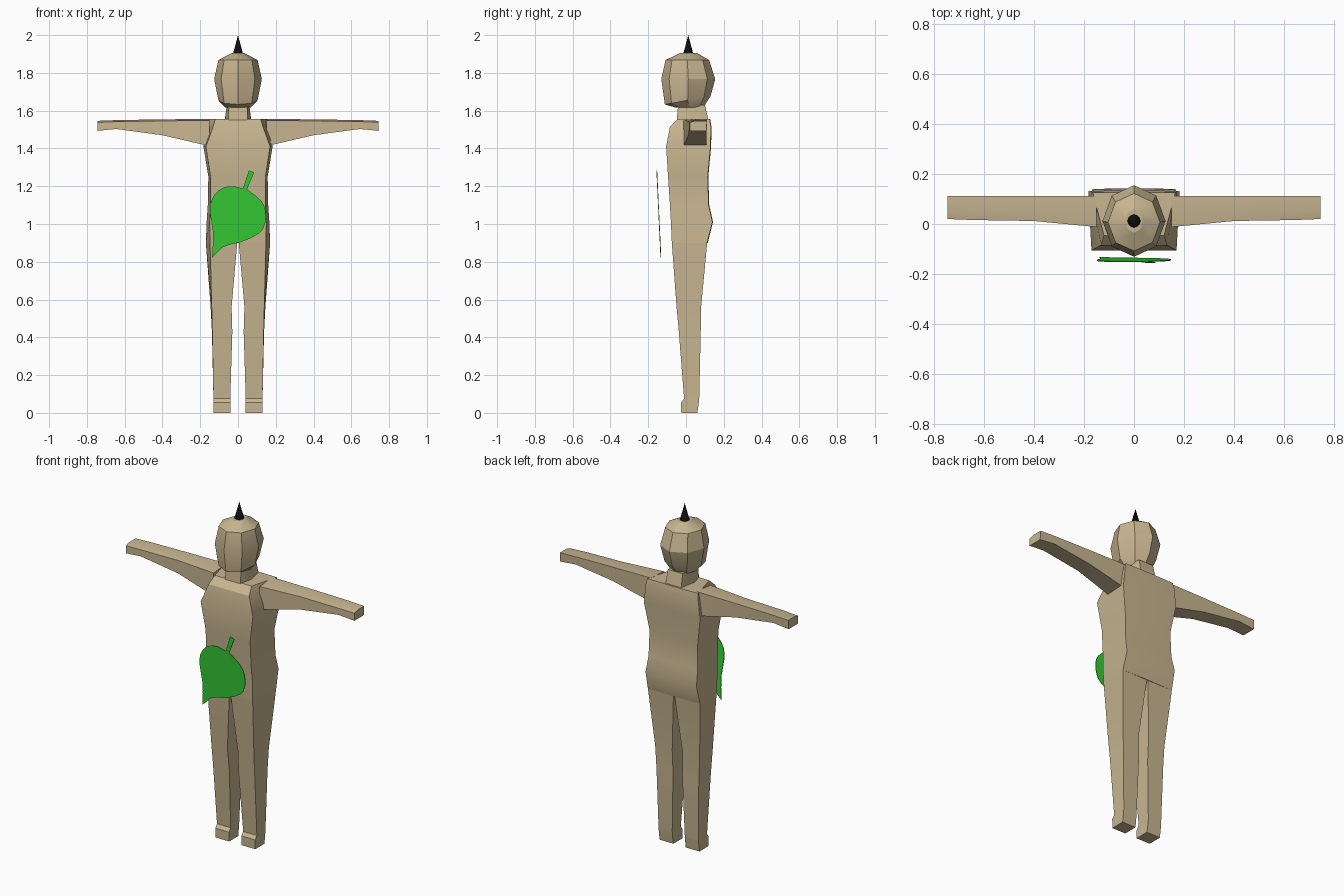
import bpy, bmesh, math


def material(name, rgb):
    m = bpy.data.materials.new(name)
    m.diffuse_color = (*rgb, 1)
    return m


TAN = material("tan skin", (0.578, 0.468, 0.283))
GREEN = material("leaf green", (0.035, 0.6, 0.035))
BLACK = material("black", (0.004, 0.004, 0.004))


def finish(bm, name, mat, mirror=False, angle=30):
    bmesh.ops.recalc_face_normals(bm, faces=bm.faces)
    me = bpy.data.meshes.new(name)
    bm.to_mesh(me)
    bm.free()
    me.materials.append(mat)
    ob = bpy.data.objects.new(name, me)
    bpy.context.collection.objects.link(ob)
    if mirror:
        ob.modifiers.new("Mirror", 'MIRROR')
    bpy.ops.object.select_all(action='DESELECT')
    ob.select_set(True)
    bpy.context.view_layer.objects.active = ob
    bpy.ops.object.shade_smooth_by_angle(angle=math.radians(angle))
    return ob


def loft(name, rings, mat, mirror=False, angle=30):
    """Skin a list of equal-sized point rings and cap both ends."""
    bm = bmesh.new()
    loops = [[bm.verts.new(p) for p in r] for r in rings]
    n = len(loops[0])
    for a, b in zip(loops, loops[1:]):
        for i in range(n):
            j = (i + 1) % n
            bm.faces.new((a[i], a[j], b[j], b[i]))
    bm.faces.new(loops[0])
    bm.faces.new(loops[-1])
    return finish(bm, name, mat, mirror, angle)


# torso: z, front y, back y, front half width, back half width
torso = [(0.90, -0.075, 0.112, 0.148, 0.170), (1.01, -0.080, 0.140, 0.150, 0.166),
         (1.10, -0.085, 0.120, 0.146, 0.160), (1.25, -0.095, 0.115, 0.145, 0.157),
         (1.41, -0.105, 0.130, 0.170, 0.183), (1.515, -0.085, 0.132, 0.132, 0.172),
         (1.555, -0.045, 0.125, 0.120, 0.165)]
loft("torso", [[(-f, yf, z), (0, yf, z), (f, yf, z), (b, yb, z), (0, yb + 0.003, z), (-b, yb, z)]
               for z, yf, yb, f, b in torso], TAN)

# legs: z, front y, back y, inner x, outer front x, outer back x
leg = [(0.0, -0.025, 0.060, 0.040, 0.130, 0.130), (0.055, -0.026, 0.068, 0.041, 0.130, 0.130),
       (0.075, -0.010, 0.070, 0.041, 0.130, 0.130), (0.43, -0.038, 0.078, 0.030, 0.136, 0.138),
       (0.56, -0.050, 0.080, 0.034, 0.139, 0.145), (0.90, -0.075, 0.112, 0.004, 0.148, 0.170)]
loft("leg", [[(i, yf, z), (of, yf, z), (ob, yb, z), (i, yb, z)]
             for z, yf, yb, i, of, ob in leg], TAN, mirror=True)

# arms: x, front y, ridge y, bottom z, top z
arm = [(0.15, -0.012, 0.072, 1.412, 1.556), (0.40, 0.012, 0.062, 1.470, 1.554),
       (0.645, 0.016, 0.050, 1.503, 1.550), (0.745, 0.020, 0.050, 1.493, 1.546)]
loft("arm", [[(x, yf, zb), (x, 0.108, zb), (x, 0.111, zt), (x, yr, zt), (x, yf, zt - 0.008)]
             for x, yf, yr, zb, zt in arm], TAN, mirror=True)


def oct_ring(z, rx, yf, yb, tilt=0.0):
    """Eight-sided ring; tilt raises the back relative to the front."""
    pts = []
    for k in range(8):
        a = k * math.pi / 4
        s = math.sin(a)
        pts.append((rx * math.cos(a), (yf + yb) / 2 + (yb - yf) / 2 * s, z + tilt * s))
    return pts


# neck
neck = [(1.535, 0.072, 0.052, -0.050, 0.122), (1.63, 0.060, 0.048, -0.042, 0.100)]
loft("neck", [[(-f, yf, z), (f, yf, z), (b, 0.02, z), (f, yb, z), (-f, yb, z), (-b, 0.02, z)]
              for z, b, f, yf, yb in neck], TAN)

# head
loft("head", [oct_ring(1.618, 0.070, -0.060, 0.092), oct_ring(1.655, 0.104, -0.112, 0.130, 0.022),
              oct_ring(1.768, 0.126, -0.131, 0.155), oct_ring(1.868, 0.104, -0.108, 0.122),
              oct_ring(1.904, 0.035, -0.035, 0.060)], TAN, angle=24)

# hair spike
bm = bmesh.new()
bmesh.ops.create_cone(bm, cap_ends=True, segments=16, radius1=0.028, radius2=0, depth=0.105)
bmesh.ops.translate(bm, verts=bm.verts, vec=(0, 0.012, 1.9475))
finish(bm, "hair_spike", BLACK)

# leaf: outline in x and z, leaning slightly, with a thin edge
outline = [(-.138, .822), (-.113, .845), (-.085, .875), (-.04, .892), (.01, .902), (.074, .928),
           (.110, .950), (.132, .972), (.145, 1.01), (.148, 1.04), (.146, 1.07), (.138, 1.098),
           (.122, 1.124), (.100, 1.146), (.048, 1.183), (.085, 1.273), (.058, 1.284),
           (.026, 1.188), (-.02, 1.2), (-.05, 1.199), (-.074, 1.194), (-.104, 1.177),
           (-.127, 1.151), (-.142, 1.122), (-.148, 1.093), (-.148, 1.06), (-.143, 1.024),
           (-.133, .96), (-.133, .89)]


def lean(z):
    return -0.133 - (z - 0.822) * 0.047


loft("leaf", [[(x, lean(z) + d, z) for x, z in outline] for d in (-0.002, 0.002)], GREEN)
